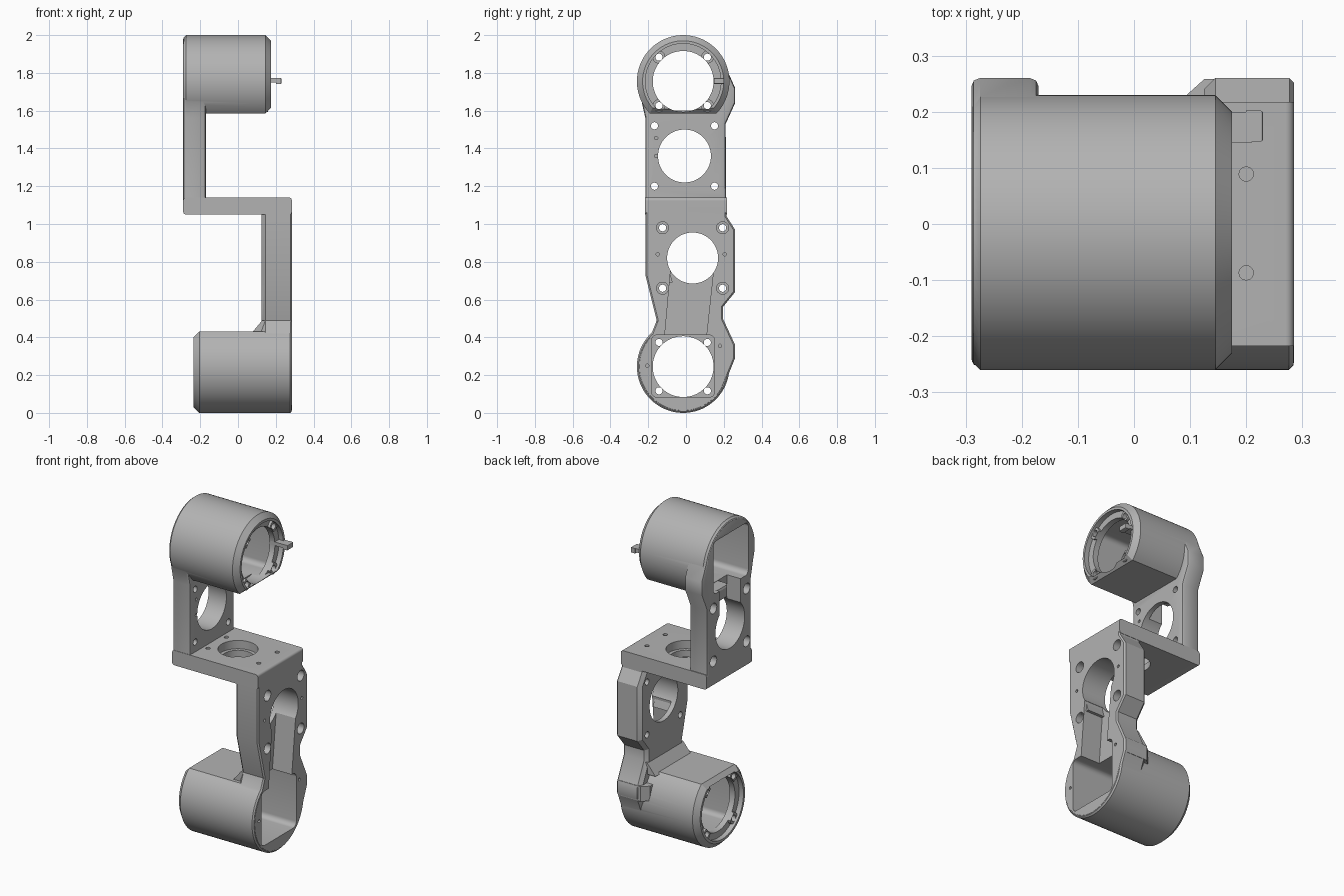
import bpy, bmesh, math

cube = bpy.data.objects.get("Cube")
if cube:
    bpy.data.objects.remove(cube, do_unlink=True)

grey = bpy.data.materials.new("machined_grey")
grey.use_nodes = True
GREY = (0.45, 0.45, 0.45, 1)
grey.diffuse_color = GREY
grey.node_tree.nodes["Principled BSDF"].inputs["Base Color"].default_value = GREY


def arc(c, r, start=0, end=360, step=5):
    """Points on an arc; a full circle omits the repeated end point."""
    n = max(3, round((end - start) / step))
    count = n if end - start == 360 else n + 1
    angles = [math.radians(start + (end - start) * i / n) for i in range(count)]
    return [(c[0] + r * math.cos(a), c[1] + r * math.sin(a)) for a in angles]


def rect(u0, u1, v0, v1):
    return [(u0, v0), (u1, v0), (u1, v1), (u0, v1)]


def rounded(u0, u1, v0, v1, r):
    corners = [(u1 - r, v1 - r), (u0 + r, v1 - r), (u0 + r, v0 + r), (u1 - r, v0 + r)]
    return [p for i, c in enumerate(corners) for p in arc(c, r, 90 * i, 90 * i + 90, 15)]


def prism(name, pts, a, b, axis="x", bevel_a=0, bevel_b=0, segments=2):
    """Extrude a profile along an axis and optionally bevel either end cap."""
    place = {"x": lambda u, v, w: (w, u, v),
             "y": lambda u, v, w: (u, w, v),
             "z": lambda u, v, w: (u, v, w)}[axis]
    bm = bmesh.new()
    ends = [[bm.verts.new(place(u, v, w)) for u, v in pts] for w in (a, b)]
    caps = [bm.faces.new(e) for e in ends]
    n = len(pts)
    for i in range(n):
        j = (i + 1) % n
        bm.faces.new((ends[0][i], ends[0][j], ends[1][j], ends[1][i]))
    bmesh.ops.recalc_face_normals(bm, faces=bm.faces[:])
    for cap, size in zip(caps, (bevel_a, bevel_b)):
        if size:
            bmesh.ops.bevel(bm, geom=list(cap.edges), offset=size,
                            segments=segments, profile=0.5, affect="EDGES")
    mesh = bpy.data.meshes.new(name)
    bm.to_mesh(mesh)
    bm.free()
    mesh.materials.append(grey)
    obj = bpy.data.objects.new(name, mesh)
    bpy.context.collection.objects.link(obj)
    return obj


def combine(body, tool, operation):
    mod = body.modifiers.new("combine", "BOOLEAN")
    mod.operation = operation
    mod.solver = "EXACT"
    mod.object = tool
    bpy.context.view_layer.objects.active = body
    bpy.ops.object.modifier_apply(modifier=mod.name)
    bpy.data.objects.remove(tool, do_unlink=True)


def add(*args, **kw):
    combine(body, prism(*args, **kw), "UNION")


def cut(pts, a, b, axis="x"):
    combine(body, prism("cutter", pts, a, b, axis), "DIFFERENCE")


LOW, HIGH = (-0.015, 0.245), (-0.015, 1.755)
R = 0.245

# Lower plate with waisted outline
lower_outline = arc(LOW, 0.24, 135, 330) + [
    (0.26, 0.29), (0.26, 0.36), (0.195, 0.5), (0.195, 0.56), (0.26, 0.64),
    (0.26, 0.97), (0.215, 1.04), (0.215, 1.13), (-0.215, 1.13),
    (-0.215, 0.73), (-0.155, 0.49)]
body = prism("arm_bracket", lower_outline, 0.125, 0.285, bevel_a=0.02, bevel_b=0.008, segments=1)

# Upper plate
upper_outline = arc(HIGH, 0.24, 15, 200) + [
    (-0.215, 1.56), (-0.215, 1.06), (0.213, 1.06), (0.21, 1.53),
    (0.26, 1.64), (0.26, 1.72)]
add("upper_plate", upper_outline, -0.29, -0.17, bevel_a=0.015, bevel_b=0.015)

# Shelf joining the plates
add("shelf", rounded(-0.29, 0.285, 1.05, 1.14, 0.015), -0.217, 0.217, axis="y")

# Motor housings: round with one flat side
add("lower_housing", arc(LOW, R, 131, 409), -0.235, 0.284,
    bevel_a=0.03, bevel_b=0.008, segments=1)
add("upper_housing", arc(HIGH, R, -44, 224), -0.289, 0.175,
    bevel_a=0.015, bevel_b=0.03, segments=1)

# Gusset and rear swelling where the lower plate meets its housing
add("gusset", [(0.07, 0.42), (0.128, 0.49), (0.28, 0.49), (0.28, 0.42)],
    -0.155, 0.192, axis="y")
add("rear_swelling", [(0.085, 0.15), (0.085, 0.222), (0.125, 0.258), (0.27, 0.258), (0.27, 0.15)],
    0.28, 0.37, axis="z")

# Recessed ends, pockets and motor openings
cut(arc(LOW, 0.2, 127, 413), -0.3, -0.205)
cut(arc(HIGH, 0.2, -47, 227), 0.145, 0.25)
cut(rounded(-0.183, 0.152, 0.083, 0.412, 0.03), -0.17, 0.4)
cut(rounded(-0.183, 0.152, 1.602, 1.92, 0.03), -0.4, 0.11)

# Screw bosses standing in the recesses, then the drilled flanges
offsets = [(u, v) for u in (-0.128, 0.128) for v in (-0.128, 0.128)]
for c, a, b in ((LOW, -0.22, -0.18), (HIGH, 0.12, 0.16)):
    for u, v in offsets:
        add("boss", arc((c[0] + u, c[1] + v), 0.034, step=20), a, b)
    cut(arc(c, 0.161), a - 0.05, b + 0.05)
    for u, v in offsets:
        cut(arc((c[0] + u, c[1] + v), 0.019, step=20), a - 0.05, b + 0.05)

# Cable channels and large plate openings
LOW_EYE, HIGH_EYE = (0.035, 0.82), (-0.008, 1.36)
cut(arc(LOW_EYE, 0.135), 0.05, 0.4)
cut([(-0.115, 0.38), (0.105, 0.38), (0.145, 0.75), (-0.082, 0.75)], 0.155, 0.4)
cut(arc(HIGH_EYE, 0.14), -0.4, -0.1)
cut(rect(-0.108, 0.092, 1.4, 1.64), -0.4, -0.2)

# Counterbored mounting holes round each large opening
for c, through, bore in ((LOW_EYE, (0.05, 0.4), (0.235, 0.4)),
                         (HIGH_EYE, (-0.4, -0.1), (-0.4, -0.24))):
    for u in (-0.159, 0.159):
        for v in (-0.16, 0.16):
            p = (c[0] + u, c[1] + v)
            cut(arc(p, 0.019, step=20), *through)
            cut(arc(p, 0.032, step=20), *bore)

# Shelf opening with a stepped rim and four screw holes
cut(arc((0, 0), 0.09), 1, 1.2, "z")
cut(arc((0, 0), 0.11), 1.09, 1.2, "z")
for x in (-0.14, 0.2):
    for y in (-0.087, 0.089):
        cut(arc((x, y), 0.013, step=30), 1.1, 1.2, "z")

# Small pin holes
for p in ((-0.15, 0.84), (0.205, 0.84), (-0.205, 0.25), (0.18, 0.355)):
    cut(arc(p, 0.009, step=30), 0.25, 0.4)
for z in (1.36, 1.455):
    cut(arc((-0.158, z), 0.009, step=30), -0.2, -0.1)

# Cable clips inside the channels, and the locating prong
prism("lower_cable_clip", [(-0.15, 0.69), (-0.07, 0.69), (-0.09, 0.755), (-0.115, 0.82), (-0.13, 0.82)],
      0.15, 0.27)
prism("upper_cable_clip", rect(-0.02, 0.1, 1.52, 1.6), -0.27, -0.195, bevel_a=0.015)
prism("prong_stem", rect(0.145, 0.2, 1.75, 1.772), 0.115, 0.21)
prism("prong_tip", rect(0.147, 0.202, 1.742, 1.772), 0.2, 0.23, bevel_b=0.004)

# Smooth the round faces and keep the edges crisp
bpy.ops.object.select_all(action="DESELECT")
body.select_set(True)
bpy.context.view_layer.objects.active = body
bpy.ops.object.shade_smooth_by_angle(angle=math.radians(25))
